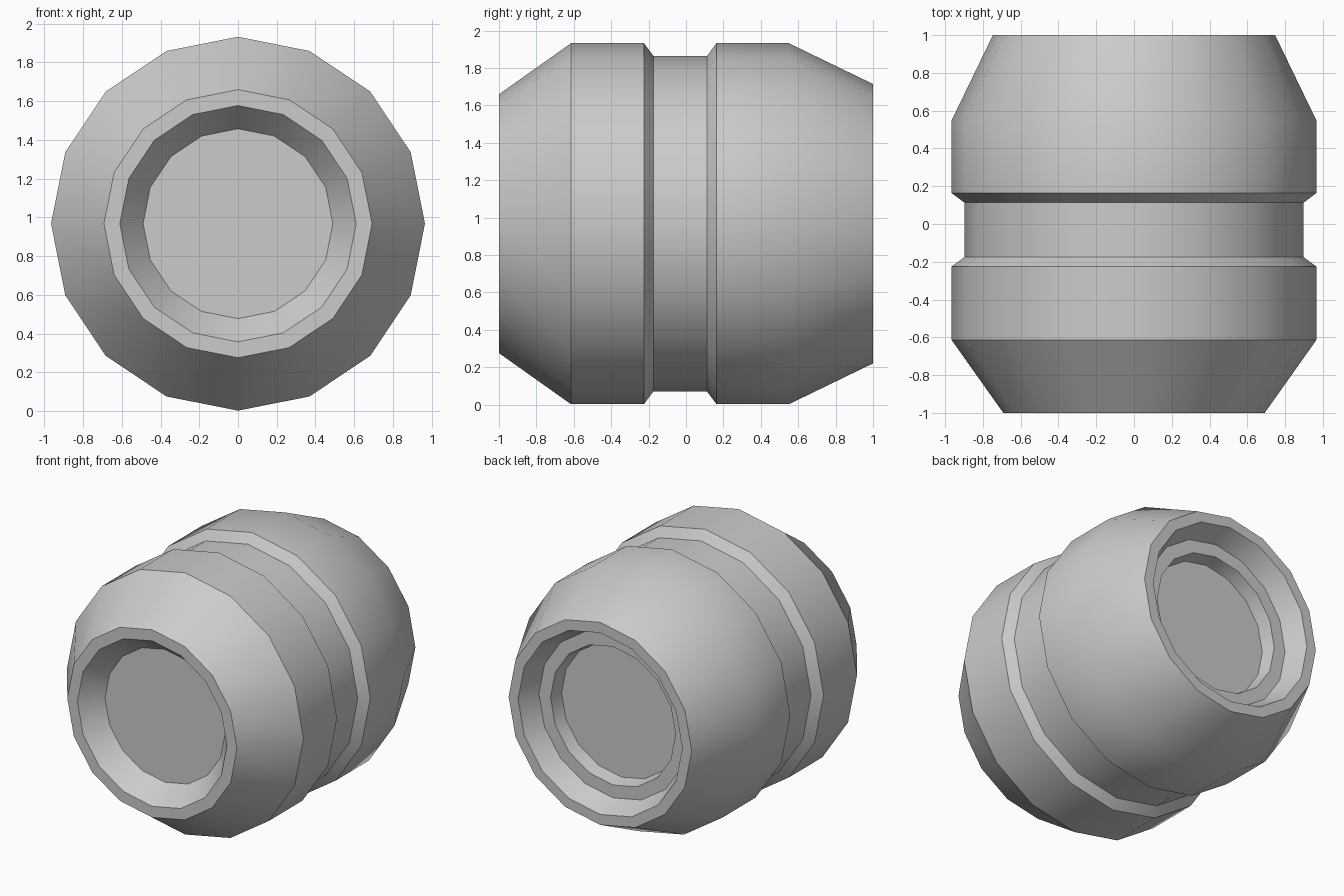
import bpy, bmesh
from math import sin, cos, pi, radians

if "Cube" in bpy.data.objects:
    bpy.data.objects.remove(bpy.data.objects["Cube"])

SIDES = 16
AXIS_Z = 0.967

# (y, radius) from the front recess floor, over the body, to the rear recess floor
profile = [
    (-0.85, 0.49), (-1.0, 0.61), (-1.0, 0.692),     # front recess and rim
    (-0.615, 0.965), (-0.225, 0.965),               # front band
    (-0.175, 0.898), (0.113, 0.898),                # middle groove
    (0.163, 0.965), (0.55, 0.965),                  # rear band
    (1.0, 0.747), (1.0, 0.67),                      # rear rim
    (0.85, 0.605), (0.85, 0.51), (0.75, 0.49),      # stepped rear recess
]


def lathe(name, points):
    """Revolve a profile around the y axis and cap both ends."""
    bm = bmesh.new()
    rings = []
    for y, r in points:
        rings.append([bm.verts.new((r * sin(2 * pi * i / SIDES), y,
                                    AXIS_Z + r * cos(2 * pi * i / SIDES)))
                      for i in range(SIDES)])
    for a, b in zip(rings, rings[1:]):
        for i in range(SIDES):
            j = (i + 1) % SIDES
            bm.faces.new((a[i], a[j], b[j], b[i]))
    bm.faces.new(rings[0])
    bm.faces.new(rings[-1])
    bmesh.ops.recalc_face_normals(bm, faces=bm.faces)
    mesh = bpy.data.meshes.new(name)
    bm.to_mesh(mesh)
    bm.free()
    obj = bpy.data.objects.new(name, mesh)
    bpy.context.collection.objects.link(obj)
    return obj


# Barrel-shaped body, smooth around with crisp steps
body = lathe("barrel_body", profile)
bpy.context.view_layer.objects.active = body
body.select_set(True)
bpy.ops.object.shade_smooth_by_angle(angle=radians(30))
